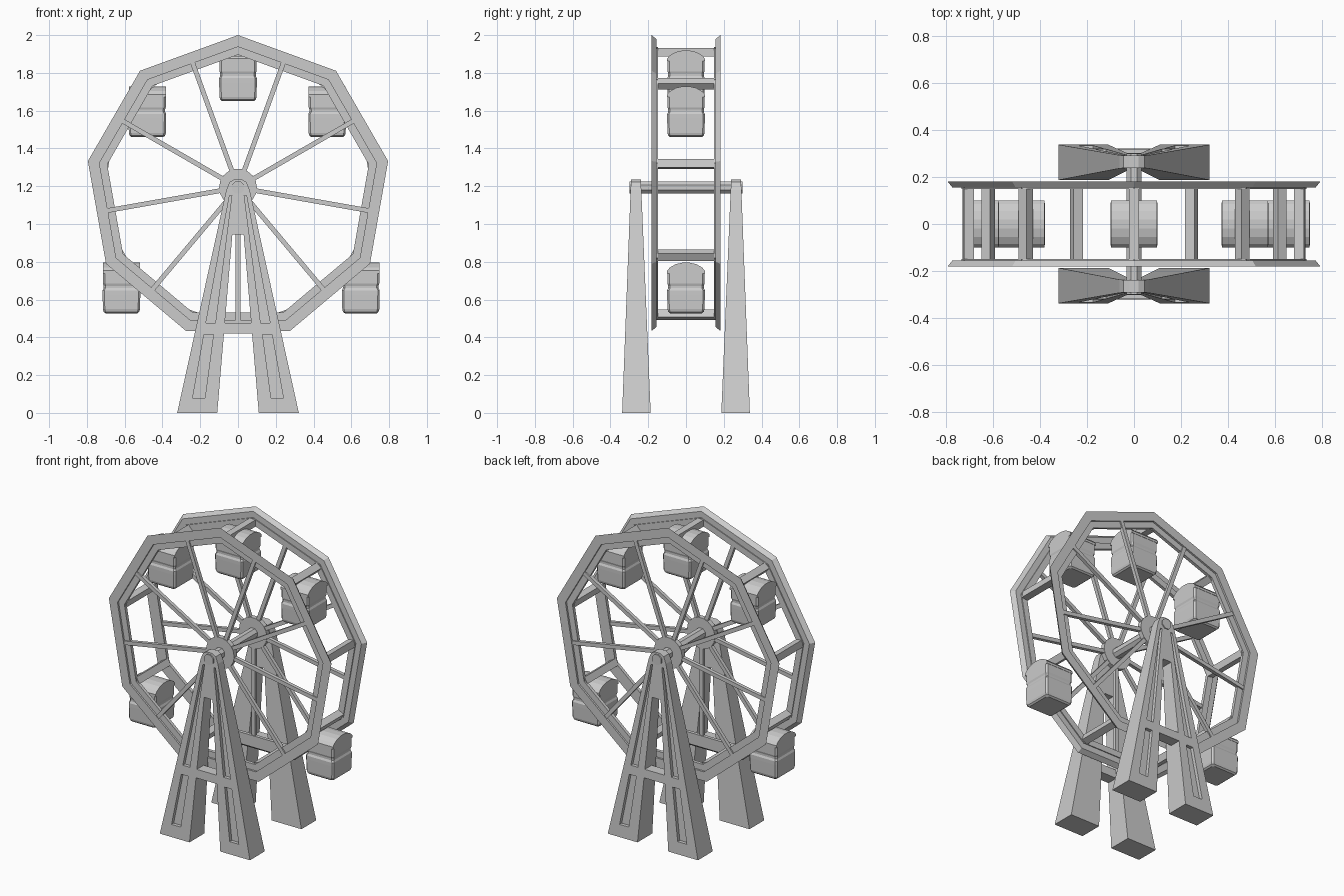
import bpy, bmesh
from math import sin, cos, pi, radians

if "Cube" in bpy.data.objects:
    bpy.data.objects.remove(bpy.data.objects["Cube"])

CZ, N = 1.193, 9          # wheel centre height, wheel sides


def make(name, verts, faces):
    me = bpy.data.meshes.new(name)
    me.from_pydata(verts, [], faces)
    bm = bmesh.new()
    bm.from_mesh(me)
    bmesh.ops.recalc_face_normals(bm, faces=bm.faces)
    bm.to_mesh(me)
    bm.free()
    ob = bpy.data.objects.new(name, me)
    bpy.context.collection.objects.link(ob)
    return ob


def loft(name, rings, closed=False):
    """Skin a list of equal rings; cap the ends unless closed into a loop."""
    n, m = len(rings[0]), len(rings)
    verts = [v for r in rings for v in r]
    faces = []
    for i in range(m if closed else m - 1):
        a, b = i * n, (i + 1) % m * n
        faces += [(a + j, a + (j + 1) % n, b + (j + 1) % n, b + j) for j in range(n)]
    if not closed:
        faces += [tuple(range(n)), tuple(range((m - 1) * n, m * n))]
    return make(name, verts, faces)


def prism(name, pts, fa, fb):
    """Extrude an xz outline between two y functions of z."""
    return loft(name, [[(x, f(z), z) for x, z in pts] for f in (fa, fb)])


def disc(name, r, y0, y1, n):
    pts = [(r * sin(2 * pi * (k + .5) / n), CZ + r * cos(2 * pi * (k + .5) / n)) for k in range(n)]
    return prism(name, pts, lambda z: y0, lambda z: y1)


def radial(name, ang, r0, r1, w, y0, y1):
    """Box along a radius of the wheel."""
    s, c = sin(ang), cos(ang)
    pts = [(r * s + t * c, CZ + r * c - t * s) for r, t in ((r0, -w), (r1, -w), (r1, w), (r0, w))]
    return prism(name, pts, lambda z: y0, lambda z: y1)


def mirrored(pts):
    return pts + [(-x, z) for x, z in reversed(pts)]


# Rims, hubs and spokes on both sides
rim_section = [(.807, .182), (.745, .182), (.745, .17), (.703, .17), (.703, .149), (.745, .149), (.745, .155), (.785, .155)]
for side, s in (("front", -1), ("back", 1)):
    loft(side + "_rim", [[(r * sin(2 * pi * k / N), s * y, CZ + r * cos(2 * pi * k / N))
                          for r, y in rim_section] for k in range(N)], closed=True)
    disc(side + "_hub", .1, s * .152, s * .182, 18)
    for k in range(N):
        radial(side + "_spoke", 2 * pi * (k + .5) / N, .08, .71, .0125, s * .155, s * .178)

# Axle and crossbars joining the rims at each corner
disc("axle", .035, -.3, .3, 8)
for k in range(N):
    radial("crossbar", 2 * pi * k / N, .695, .738, .022, -.16, .16)

# A-frame stands with recessed outer panels
half = [(0, .944), (.03, .944), (.11, 0), (.322, 0), (.062, 1.18), (.045, 1.222), (.02, 1.236)]
outline = half + [(-x, z) for x, z in reversed(half[1:])]
panels = [[(.24, .08), (.175, .08), (.13, .415), (.18, .415)],
          [(.17, .475), (.12, .475), (.033, 1.15), (.045, 1.15)]]
for side, s in (("front", -1), ("back", 1)):
    outer = lambda z, s=s: s * (.338 - .038 * z)
    inner = lambda z, s=s: s * (.187 + .042 * z)
    stand = prism(side + "_stand", outline, outer, inner)
    for m in (-1, 1):
        for p in panels:
            cut = prism("panel_cutter", [(m * x, z) for x, z in p],
                        lambda z: outer(z) - s * .022, lambda z: outer(z) + s * .03)
            cut.hide_render = True
            cut.hide_viewport = True
            cut.display_type = 'WIRE'
            mod = stand.modifiers.new("panel", 'BOOLEAN')
            mod.operation, mod.object, mod.solver = 'DIFFERENCE', cut, 'EXACT'
    prism(side + "_stand_brace", mirrored([(.085, .42), (.08, .475)]), outer,
          lambda z: s * .25)

# Hanging cabins: waisted body and arched roof
body = [(0, .084), (.008, .094), (.022, .098), (.1, .1), (.122, .1), (.134, .094), (.146, .094), (.158, .098), (.222, .098)]
arch = [(-.1, .212), (-.1, .226), (-.085, .243), (-.055, .26), (-.02, .268),
        (.02, .268), (.055, .26), (.085, .243), (.1, .226), (.1, .212)]
for cx, z0 in ((0, 1.65), (-.48, 1.46), (.472, 1.46), (-.617, .527), (.65, .527)):
    rings = []
    for z, h in body:
        b = h - .01
        rings.append([(cx + x, y, z0 + z) for x, y in
                      ((h, b), (b, h), (-b, h), (-h, b), (-h, -b), (-b, -h), (b, -h), (h, -b))])
    loft("cabin_body", rings)
    loft("cabin_roof", [[(cx + x, y, z0 + z) for y, z in arch] for x in (-.098, .098)])
